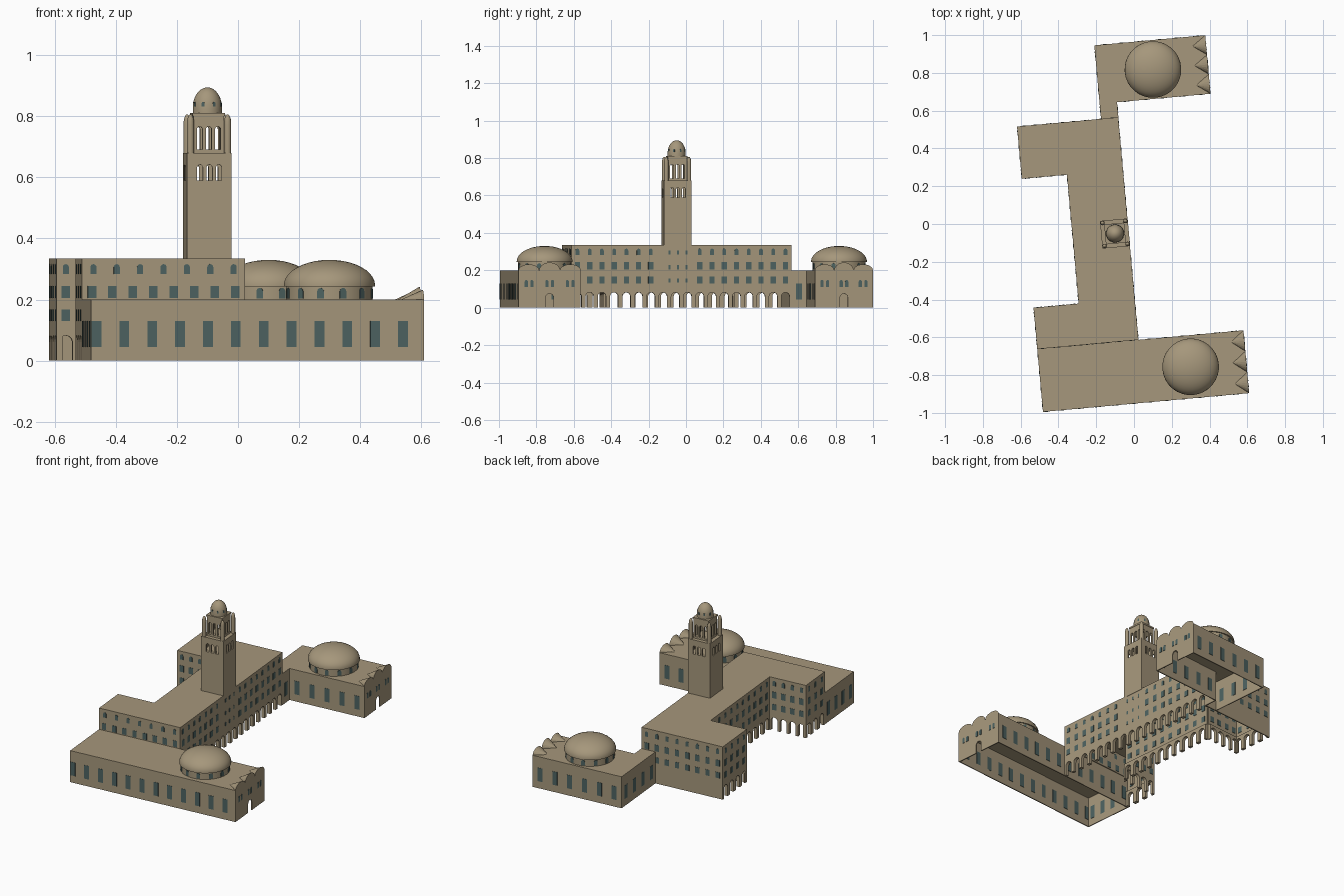
import bpy, bmesh, math
from mathutils import Matrix, Vector

if "Cube" in bpy.data.objects:
    bpy.data.objects.remove(bpy.data.objects["Cube"])

TURN = Matrix.Rotation(math.radians(5.2), 4, 'Z')   # whole plan is turned slightly
BAY, T = 0.0657, 0.006                              # bay spacing, wall thickness


def material(name, rgb):
    m = bpy.data.materials.new(name)
    m.diffuse_color = (*rgb, 1)
    m.use_nodes = True
    m.node_tree.nodes["Principled BSDF"].inputs["Base Color"].default_value = m.diffuse_color
    return m


STONE = material("sandstone", (0.38, 0.31, 0.20))
GLASS = material("dark_teal_glass", (0.075, 0.125, 0.12))


def finish(bm, name, mat=STONE, smooth=False):
    bmesh.ops.recalc_face_normals(bm, faces=bm.faces)
    bm.transform(TURN)
    me = bpy.data.meshes.new(name)
    bm.to_mesh(me)
    bm.free()
    me.materials.append(mat)
    ob = bpy.data.objects.new(name, me)
    bpy.context.collection.objects.link(ob)
    if smooth:
        bpy.context.view_layer.objects.active = ob
        ob.select_set(True)
        bpy.ops.object.shade_smooth_by_angle(angle=math.radians(40))
        ob.select_set(False)


def prism(bm, front, shift):
    """Closed solid from a flat outline moved by shift."""
    a = [bm.verts.new(p) for p in front]
    b = [bm.verts.new(Vector(p) + shift) for p in front]
    bm.faces.new(a)
    bm.faces.new(b[::-1])
    for i in range(len(a)):
        j = (i + 1) % len(a)
        bm.faces.new((a[i], b[i], b[j], a[j]))


def arch(s, w, z0, z1, seg=8):
    """Arch outline from left foot over the top to the right foot."""
    r = w / 2
    top = [(s - r * math.cos(math.pi * k / seg), z1 - r + r * math.sin(math.pi * k / seg))
           for k in range(seg + 1)]
    return [(s - r, z0)] + top + [(s + r, z0)]


def upright(bm, p, q, outline, off, thick):
    """Outline in (distance along p-q, height), thickened to the inside."""
    p, q = Vector((*p, 0)), Vector((*q, 0))
    d = (q - p).normalized()
    n = Vector((-d.y, d.x, 0))
    prism(bm, [p + d * s + n * off + Vector((0, 0, z)) for s, z in outline], n * thick)


def wall(bm, p, q, z0, z1, arches=(), thick=T):
    """Wall whose lower edge is notched by arches (position, width, height)."""
    L = math.dist(p, q)
    pts = [(0, z0)]
    for s, w, h in arches:
        pts += arch(s, w, z0, z0 + h)
    upright(bm, p, q, pts + [(L, z0), (L, z1), (0, z1)], 0, thick)


def row(bm, p, q, z0, z1, w, n, arched=False, skip=(), start=None, step=None):
    """Row of glazed plates, showing on both sides of the wall."""
    L = math.dist(p, q)
    step = step or L / n
    start = step / 2 if start is None else start
    for i in range(n):
        if i in skip:
            continue
        s = start + i * step
        o = arch(s, w, z0, z1, 6) if arched else [
            (s - w / 2, z0), (s - w / 2, z1), (s + w / 2, z1), (s + w / 2, z0)]
        upright(bm, p, q, o, -0.0015, T + 0.003)


def roof(bm, outline, z):
    prism(bm, [(u, v, z - T) for u, v in outline], Vector((0, 0, T)))


def box(bm, u0, u1, v0, v1, z0, z1):
    prism(bm, [(u0, v0, z0), (u1, v0, z0), (u1, v1, z0), (u0, v1, z0)], Vector((0, 0, z1 - z0)))


def lathe(bm, cu, cv, profile, seg=32):
    rings = [[bm.verts.new((cu + r * math.cos(2 * math.pi * k / seg),
                            cv + r * math.sin(2 * math.pi * k / seg), z)) for k in range(seg)]
             if r > 0 else [bm.verts.new((cu, cv, z))] for r, z in profile]
    for a, b in zip(rings, rings[1:]):
        for k in range(seg):
            j = (k + 1) % seg
            bm.faces.new((a[k], a[j], b[j], b[k]) if len(b) > 1 else (a[k], a[j], b[0]))


def cap(r, z0, h, n=10):
    return [(r * math.cos(math.pi / 2 * k / n) if k < n else 0,
             z0 + h * math.sin(math.pi / 2 * k / n)) for k in range(n + 1)]


def ring_windows(bm, cu, cv, r, z0, z1, w, n, turn=0.0):
    for k in range(n):
        a = 2 * math.pi * k / n + turn
        c = Vector((cu + r * math.cos(a), cv + r * math.sin(a)))
        t = Vector((-math.sin(a), math.cos(a))) * w
        row(bm, tuple(c - t), tuple(c + t), z0, z1, w, 1, arched=True)


# Main block: spine with two rear arms, standing on an open arcade
plan = [(-.57, -.613), (-.032, -.613), (-.032, .57), (-.57, .57),
        (-.57, .292), (-.33, .292), (-.33, -.393), (-.57, -.393)]
walls, arcade, glass = bmesh.new(), bmesh.new(), bmesh.new()
H = 0.335
for i, p in enumerate(plan):
    q = plan[(i + 1) % len(plan)]
    L = math.dist(p, q)
    n = round(L / BAY)
    skip = (7, 8, 9) if i == 1 else ()
    if i == 0:                                     # above the front wing only
        wall(walls, p, q, 0.195, H - T)
    elif i == 2:                                   # closed rear wall
        wall(walls, p, q, 0, H - T)
    else:
        wall(walls, p, q, 0.1, H - T)
        wall(arcade, p, q, 0, 0.1, [((k + .5) * L / n, 0.044, 0.082) for k in range(n)], 0.02)
    if i:
        row(glass, p, q, 0.13, 0.167, 0.028, n, skip=skip)
    row(glass, p, q, 0.205, 0.245, 0.028, n, skip=skip)
    row(glass, p, q, 0.283, 0.316, 0.02, 7 if i == 0 else n, True, skip)
# small stair windows below the tower
for z in (0.135, 0.205, 0.285):
    row(glass, (-.032, -.11), (-.032, .03), z, z + 0.022, 0.011, 3)
roof(walls, plan, H)
finish(walls, "main_block")
finish(arcade, "arcade")
finish(glass, "main_windows", GLASS)


# Low wings with domes and scalloped end gables
def wing(name, outline, rows, east, dome_u):
    (u1, v0), (_, v1) = east
    body, pane = bmesh.new(), bmesh.new()
    vm, W = (v0 + v1) / 2, v1 - v0
    for i, p in enumerate(outline):
        q = outline[(i + 1) % len(outline)]
        if (p, q) == east:
            wall(body, p, q, 0, 0.2 - T, [(W / 2, 0.042, 0.075)])
            for c in (0.17, 0.5, 0.83):            # paired arched windows
                for d in (-0.015, 0.015):
                    row(pane, p, q, 0.112, 0.148, 0.017, 1, True, start=W * c + d)
        elif rows[i] is not None:
            wall(body, p, q, 0, 0.2 - T)
            n, start, step = rows[i]
            row(pane, p, q, 0.045, 0.13, 0.032, n, start=start, step=step)
    roof(body, outline, 0.2)
    for k, h in enumerate((0.032, 0.042, 0.032)):  # scallops sloping back to the roof
        c, r = v0 + W * (k + .5) / 3, W / 6
        arc = [body.verts.new((u1, c + r * math.cos(math.pi * j / 10),
                               0.2 + h * math.sin(math.pi * j / 10))) for j in range(11)]
        tip = body.verts.new((u1 - 0.072, c, 0.199))
        body.faces.new(arc)
        for a, b in zip(arc, arc[1:]):
            body.faces.new((a, b, tip))
    finish(body, name + "_wing")
    dome = bmesh.new()
    lathe(dome, dome_u, vm, [(0.142, 0.198), (0.142, 0.243), (0.15, 0.243)] + cap(0.15, 0.247, 0.083))
    finish(dome, name + "_dome", smooth=True)
    ring_windows(pane, dome_u, vm, 0.142, 0.204, 0.238, 0.022, 12, math.radians(13))
    finish(pane, name + "_wing_windows", GLASS)


front_plan = [(-.57, -.947), (.526, -.947), (.526, -.613), (-.57, -.613)]
wing("front", front_plan,
     [(12, 0.018, 0.0917), None, (12, 0.05, 0.0917), (4, None, None)],
     (front_plan[1], front_plan[2]), 0.23)
rear_plan = [(-.1235, .57), (-.031, .57), (-.031, .65), (.466, .65), (.466, .961), (-.1235, .961)]
wing("rear", rear_plan,
     [None, (1, None, None), (5, None, None), None, (6, None, None), (4, None, None)],
     (rear_plan[3], rear_plan[4]), 0.174)

# Tower: solid shaft, pierced stage, belfry, corner turrets and cupola
TU, TV, HS = -0.1045, -0.041, 0.0735


def stage(bm, h, z0, z1, width, height, gap):
    c = [(TU - h, TV - h), (TU + h, TV - h), (TU + h, TV + h), (TU - h, TV + h)]
    for i in range(4):
        wall(bm, c[i], c[(i + 1) % 4], z0, z1,
             [(h + k * gap, width, height) for k in (-1, 0, 1)], 0.01)


def slab(bm, h, z0, z1):
    box(bm, TU - h, TU + h, TV - h, TV + h, z0, z1)


tower = bmesh.new()
slab(tower, HS, 0.33, 0.59)
stage(tower, HS, 0.59, 0.673, 0.019, 0.052, 0.031)
slab(tower, HS, 0.673, 0.68)
slab(tower, 0.05, 0.68, 0.692)
stage(tower, 0.05, 0.692, 0.802, 0.018, 0.075, 0.03)
slab(tower, 0.053, 0.802, 0.812)
finish(tower, "tower")

turrets = bmesh.new()
for su in (-1, 1):
    for sv in (-1, 1):
        lathe(turrets, TU + su * 0.061, TV + sv * 0.061,
              [(0.012, 0.679), (0.012, 0.775)] + cap(0.0119, 0.776, 0.031, 6), 12)
finish(turrets, "corner_turrets", smooth=True)

cupola = bmesh.new()
lathe(cupola, TU, TV, [(0.048, 0.81), (0.048, 0.828)] + cap(0.0479, 0.829, 0.066), 24)
finish(cupola, "cupola", smooth=True)
lights = bmesh.new()
ring_windows(lights, TU, TV, 0.0465, 0.832, 0.848, 0.009, 8, math.radians(22.5))
finish(lights, "cupola_windows", GLASS)
